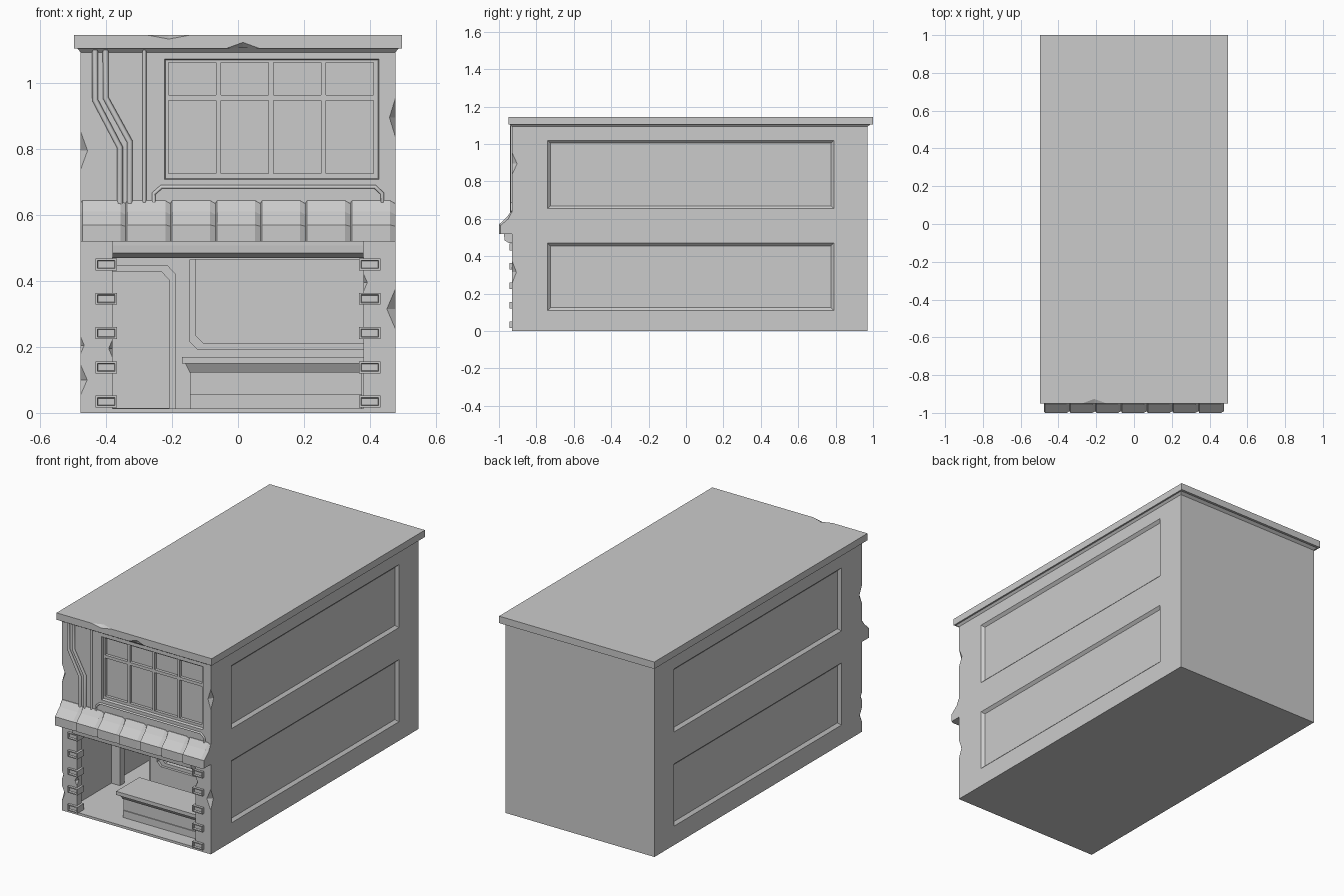
import bpy, bmesh
from mathutils import Vector

if "Cube" in bpy.data.objects:
    bpy.data.objects.remove(bpy.data.objects["Cube"])


def finish(name, bm):
    bmesh.ops.recalc_face_normals(bm, faces=bm.faces[:])
    me = bpy.data.meshes.new(name)
    bm.to_mesh(me)
    bm.free()
    ob = bpy.data.objects.new(name, me)
    bpy.context.collection.objects.link(ob)
    return ob


def place(axis, d, u, v):
    # point from depth along axis plus the two remaining coordinates
    return Vector({'x': (d, u, v), 'y': (u, d, v), 'z': (u, v, d)}[axis])


def prism(name, axis, rings):
    # rings: list of (depth, [(u, v), ...]), skinned and capped
    bm = bmesh.new()
    loops = [[bm.verts.new(place(axis, d, u, v)) for u, v in pts] for d, pts in rings]
    n = len(loops[0])
    for a, b in zip(loops, loops[1:]):
        for i in range(n):
            j = (i + 1) % n
            bm.faces.new((a[i], a[j], b[j], b[i]))
    bm.faces.new(loops[0])
    bm.faces.new(loops[-1])
    return finish(name, bm)


def rect(u0, u1, v0, v1, inset=0.0):
    u0, u1, v0, v1 = u0 + inset, u1 - inset, v0 + inset, v1 - inset
    return [(u0, v0), (u1, v0), (u1, v1), (u0, v1)]


def box(name, x0, x1, y0, y1, z0, z1):
    return prism(name, 'z', [(z0, rect(x0, x1, y0, y1)), (z1, rect(x0, x1, y0, y1))])


def chip(x, y, z, rx, ry, rz):
    # octahedral cutter for broken edges
    bm = bmesh.new()
    for v in ((rx, 0, 0), (-rx, 0, 0), (0, ry, 0), (0, -ry, 0), (0, 0, rz), (0, 0, -rz)):
        bm.verts.new(Vector((x, y, z)) + Vector(v))
    bmesh.ops.convex_hull(bm, input=bm.verts[:])
    return finish("cutter", bm)


def cut(ob, cutter):
    m = ob.modifiers.new("cut", 'BOOLEAN')
    m.operation, m.solver, m.object = 'DIFFERENCE', 'EXACT', cutter
    bpy.context.view_layer.objects.active = ob
    bpy.ops.object.modifier_apply(modifier=m.name)
    bpy.data.objects.remove(cutter)


W, F, B = 0.477, -0.93, 0.97

# Building body with an open shop floor
body = box("building_body", -W, W, F, B, 0, 1.1)
cut(body, box("cutter", -0.44, 0.44, -0.89, 0.92, 0.014, 0.515))
cut(body, box("cutter", -0.38, 0.38, -1.1, -0.8, 0.014, 0.51))

# Recessed side panels with sloped borders
for s in (-1, 1):
    for z0, z1 in ((0.11, 0.47), (0.655, 1.02)):
        r = (-0.74, 0.79, z0, z1)
        cut(body, prism("cutter", 'x', [(s * (W + 0.015), rect(*r, -0.015)),
                                        (s * (W - 0.015), rect(*r, 0.015))]))

# Upper window: stepped recess and eight panes
r = (-0.225, 0.43, 0.705, 1.075)
cut(body, prism("cutter", 'y', [(F - 0.01, rect(*r)), (F + 0.015, rect(*r, 0.006))]))
for i in range(4):
    x = -0.211 + i * 0.159
    for z0, z1 in ((0.726, 0.947), (0.964, 1.062)):
        cut(body, box("cutter", x, x + 0.145, F - 0.02, F + 0.032, z0, z1))

# Broken wall edges
for c in ((-0.479, F, 0.795, 0.023, 0.03, 0.063), (-0.479, F, 0.205, 0.013, 0.02, 0.03),
          (-0.479, F, 0.1, 0.022, 0.025, 0.05), (0.479, F, 0.895, 0.02, 0.03, 0.065),
          (0.479, F, 0.315, 0.028, 0.025, 0.065), (0.379, F, 0.395, 0.013, 0.02, 0.03),
          (-0.379, F, 0.195, 0.013, 0.02, 0.03)):
    cut(body, chip(*c))

# Roof slab with a sloped underside moulding and chipped front edge
prism("roof_moulding", 'z', [(1.093, rect(-W, W, F, B)),
                             (1.108, rect(-0.49, 0.49, -0.945, 0.99))])
roof = box("roof_slab", -0.497, 0.497, -0.95, 1.0, 1.105, 1.145)
cut(roof, chip(-0.21, -0.95, 1.147, 0.075, 0.028, 0.014))
cut(roof, chip(0.015, -0.95, 1.103, 0.055, 0.022, 0.02))

# Ribbed awning of seven panels
rings = []
for i in range(8):
    xb = -W + 2 * W * i / 7
    for dx, g in ((-0.016, 0.0), (0, 0.009), (0.005, 0.0)):
        x = xb + dx
        if abs(x) <= W + 1e-6:
            rings.append((x, [(-0.91, 0.645), (F - 0.003, 0.643 - g), (-0.958 + g, 0.61 - g),
                              (-1.0 + g, 0.57 - g / 2), (-1.0 + g, 0.52), (-0.91, 0.52)]))
awning = prism("awning", 'x', rings)

# Lintel under the awning
lintel = [(-0.89, 0.522), (-0.972, 0.522), (-0.972, 0.507), (-0.97, 0.485), (-0.945, 0.47), (-0.89, 0.47)]
prism("lintel", 'x', [(-0.38, lintel), (0.38, lintel)])

# Corner blocks beside the opening, with sunken faces
for s in (-1, 1):
    for i in range(5):
        z = 0.034 + i * 0.104
        x0, x1 = sorted((s * 0.367, s * 0.432))
        b = box("corner_block", x0, x1, -0.944, -0.885, z - 0.018, z + 0.018)
        bm = bmesh.new()
        bm.from_mesh(b.data)
        f = min(bm.faces, key=lambda f: f.calc_center_median().y)
        for t, d in ((0.008, 0.0), (0.003, 0.01)):
            bmesh.ops.inset_region(bm, faces=[f], thickness=t)
            bmesh.ops.translate(bm, verts=f.verts[:], vec=(0, d, 0))
        bm.to_mesh(b.data)
        bm.free()

# Inner partition with a doorway and a wide serving window
wall = box("inner_partition", -0.442, 0.442, -0.53, -0.49, 0.01, 0.518)
for g, y in ((0.0, -0.515), (0.018, -0.4)):
    xd, zd, xw, zw = -0.19 - g, 0.447 - g, -0.146 + g, 0.194 + g
    door = [(-0.385, -0.01), (xd, -0.01), (xd, zd - 0.027), (xd - 0.025, zd), (-0.385, zd)]
    window = [(xw, 0.465), (xw, zw + 0.022), (xw + 0.022, zw), (0.41, zw), (0.41, 0.465)]
    if g == 0:
        door = [(u, max(v, 0.014)) for u, v in door]
    else:
        door = [(u, max(v, 0.0141)) for u, v in door]
    for shape in (door, window):
        cut(wall, prism("cutter", 'y', [(-0.6, shape), (y, shape)]))

# Shop counter
box("counter_plinth", -0.145, 0.376, -0.843, -0.69, 0.01, 0.055)
box("counter_body", -0.145, 0.376, -0.838, -0.69, 0.05, 0.125)
prism("counter_moulding", 'z', [(0.122, rect(-0.146, 0.378, -0.845, -0.68)),
                                (0.15, rect(-0.16, 0.38, -0.862, -0.67))])
box("counter_top", -0.17, 0.381, -0.872, -0.66, 0.149, 0.17)


# Facade pipes and window sill trim as square-section curves
def pipe(name, pts, radius):
    cu = bpy.data.curves.new(name, 'CURVE')
    cu.dimensions = '3D'
    cu.bevel_depth, cu.bevel_resolution, cu.use_fill_caps = radius, 1, True
    sp = cu.splines.new('POLY')
    sp.points.add(len(pts) - 1)
    for p, (x, z) in zip(sp.points, pts):
        p.co = (x, F - 0.002, z, 1)
    ob = bpy.data.objects.new(name, cu)
    bpy.context.collection.objects.link(ob)


pipe("bent_pipe_outer", [(-0.433, 1.1), (-0.433, 0.948), (-0.358, 0.805), (-0.358, 0.622)], 0.009)
pipe("bent_pipe_inner", [(-0.401, 1.1), (-0.401, 0.955), (-0.328, 0.822), (-0.328, 0.622)], 0.009)
pipe("straight_pipe", [(-0.284, 1.1), (-0.284, 0.625)], 0.006)
pipe("sill_pipe", [(-0.255, 0.625), (-0.255, 0.665), (-0.232, 0.685), (0.415, 0.685),
                   (0.437, 0.665), (0.437, 0.625)], 0.006)
